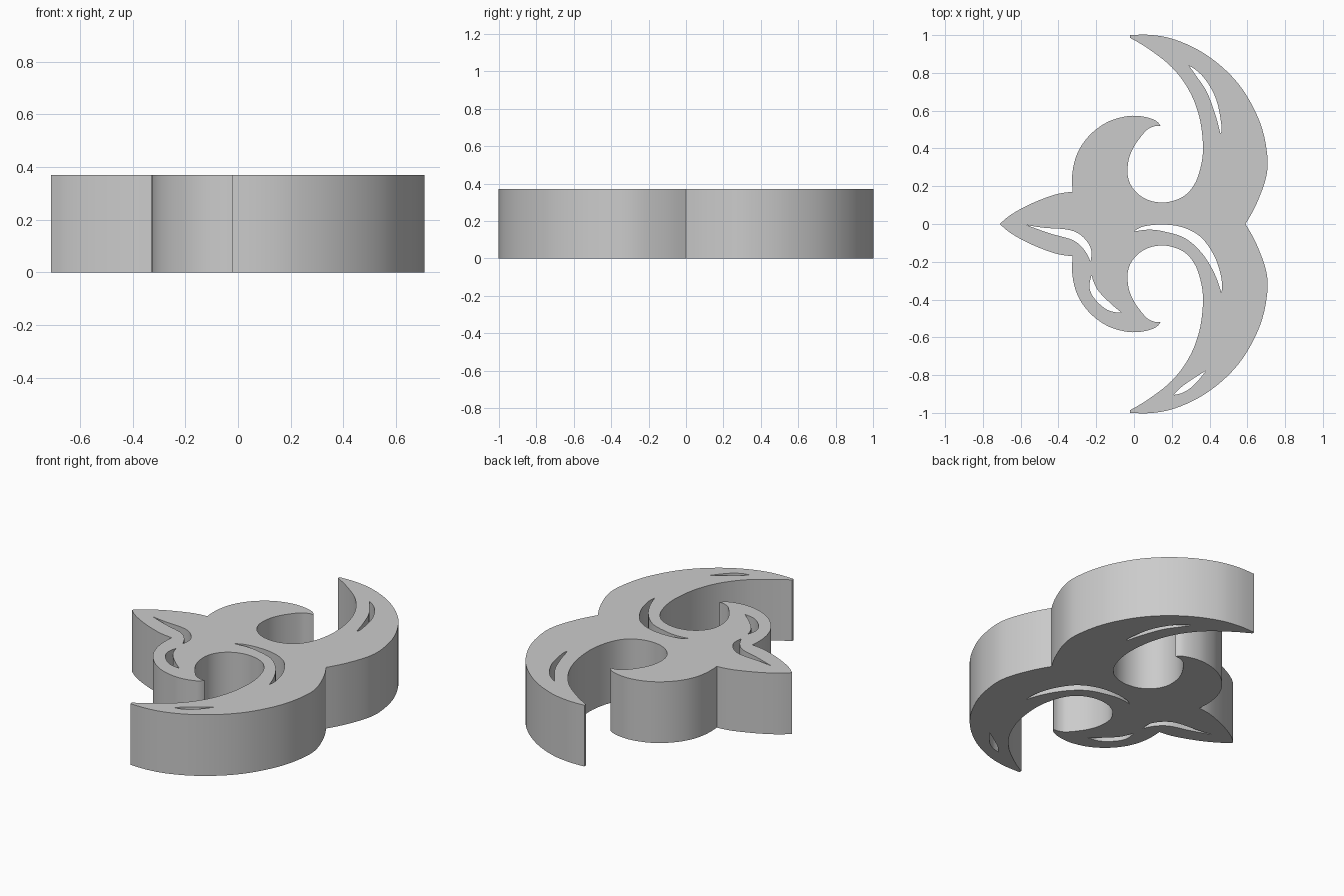
import bpy
import bmesh
import math
from mathutils import Vector

HEIGHT = 0.37
STEPS = 5

cube = bpy.data.objects.get("Cube")
if cube:
    bpy.data.objects.remove(cube, do_unlink=True)


def smooth_run(points):
    """Smooth path through the points, leaving out the last one."""
    pts = [Vector(p) for p in points]
    if len(pts) < 3:
        return pts[:-1]
    # Extend both ends so the path keeps bending up to its sharp corners
    first = pts[0] * 2.5 - pts[1] * 2 + pts[2] * 0.5
    last = pts[-1] * 2.5 - pts[-2] * 2 + pts[-3] * 0.5
    pts = [first] + pts + [last]
    path = []
    for a, b, c, d in zip(pts, pts[1:], pts[2:], pts[3:]):
        for step in range(STEPS):
            t = step / STEPS
            path.append(b + (c - a) * (t / 2)
                        + (a * 2 - b * 5 + c * 4 - d) * (t * t / 2)
                        + (b * 3 - a - c * 3 + d) * (t ** 3 / 2))
    return path


def closed_loop(runs):
    """Join runs that meet at sharp corners into one closed loop."""
    return [point for run in runs for point in smooth_run(run)]


def mirrored(runs):
    """The same runs reflected front to back, in reverse order."""
    return [[(x, -y) for x, y in reversed(run)] for run in reversed(runs)]


# Back half of the outline, one run between each pair of sharp corners
crescent_outer = [(.59, 0), (.65, .11), (.7, .25), (.705, .37), (.67, .53),
                  (.59, .69), (.49, .81), (.36, .91), (.22, .975),
                  (.1, 1), (-.02, 1)]
crescent_tip = [(-.02, 1), (-.02, .985)]
inner_bay = [(-.02, .985), (.08, .925), (.2, .83), (.29, .71), (.345, .57),
             (.365, .42), (.355, .31), (.32, .21), (.26, .145), (.17, .115),
             (.08, .125), (.01, .17), (-.03, .24), (-.03, .33), (0, .41),
             (.06, .49), (.1, .515), (.14, .52)]
hook_outer = [(.14, .52), (.11, .55), (.04, .57), (-.04, .57), (-.14, .54),
              (-.23, .475), (-.295, .385), (-.325, .28), (-.325, .17)]
point_side = [(-.325, .17), (-.42, .155), (-.55, .105), (-.65, .05),
              (-.71, 0)]
half = [crescent_outer, crescent_tip, inner_bay, hook_outer, point_side]

# Slots cut right through, each made of two runs between its tips
back_slot = [
    [(.29, .84), (.37, .775), (.435, .66), (.463, .52), (.457, .48)],
    [(.457, .48), (.43, .58), (.385, .7), (.325, .79), (.29, .84)]]
middle_slot = [
    [(0, -.04), (.055, -.012), (.16, -.003), (.265, -.02), (.36, -.075),
     (.43, -.18), (.463, -.29), (.463, -.365)],
    [(.463, -.365), (.425, -.26), (.36, -.155), (.27, -.075), (.16, -.04),
     (.08, -.03), (0, -.04)]]
point_slot = [
    [(-.57, -.005), (-.475, -.02), (-.35, -.03), (-.28, -.06),
     (-.23, -.125), (-.23, -.2)],
    [(-.23, -.2), (-.265, -.135), (-.325, -.085), (-.445, -.05),
     (-.57, -.005)]]
hook_slot = [
    [(-.225, -.27), (-.195, -.345), (-.13, -.415), (-.065, -.47)],
    [(-.065, -.47), (-.14, -.455), (-.205, -.4), (-.235, -.34),
     (-.225, -.27)]]
front_slot = [
    [(.383, -.775), (.32, -.85), (.265, -.89), (.21, -.905)],
    [(.21, -.905), (.255, -.86), (.32, -.815), (.383, -.775)]]

# Filled flat profile with slots, thickened into a plate
curve = bpy.data.curves.new("ornament_profile", "CURVE")
curve.dimensions = "2D"
curve.fill_mode = "BOTH"
curve.extrude = HEIGHT / 2
for runs in (half + mirrored(half), back_slot, middle_slot, point_slot,
             hook_slot, front_slot):
    loop = closed_loop(runs)
    spline = curve.splines.new("POLY")
    spline.points.add(len(loop) - 1)
    for point, co in zip(spline.points, loop):
        point.co = (co.x, co.y, 0, 1)
    spline.use_cyclic_u = True

# Turn the profile into a welded mesh standing on the ground
profile = bpy.data.objects.new("profile_helper", curve)
bpy.context.collection.objects.link(profile)
graph = bpy.context.evaluated_depsgraph_get()
mesh = bpy.data.meshes.new_from_object(profile.evaluated_get(graph))
bpy.data.objects.remove(profile, do_unlink=True)
bm = bmesh.new()
bm.from_mesh(mesh)
bmesh.ops.remove_doubles(bm, verts=bm.verts, dist=0.0005)
bmesh.ops.translate(bm, verts=bm.verts, vec=(0, 0, HEIGHT / 2))
bmesh.ops.recalc_face_normals(bm, faces=bm.faces)
bm.to_mesh(mesh)
bm.free()

ornament = bpy.data.objects.new("ornament_plate", mesh)
bpy.context.collection.objects.link(ornament)

# Single plain grey
grey = bpy.data.materials.new("light_grey")
grey.use_nodes = True
grey.diffuse_color = (0.6, 0.6, 0.6, 1)
grey.node_tree.nodes["Principled BSDF"].inputs["Base Color"].default_value = grey.diffuse_color
mesh.materials.clear()
mesh.materials.append(grey)

# Soft walls, sharp rims and corners
bpy.ops.object.select_all(action="DESELECT")
ornament.select_set(True)
bpy.context.view_layer.objects.active = ornament
bpy.ops.object.shade_smooth_by_angle(angle=math.radians(30))
